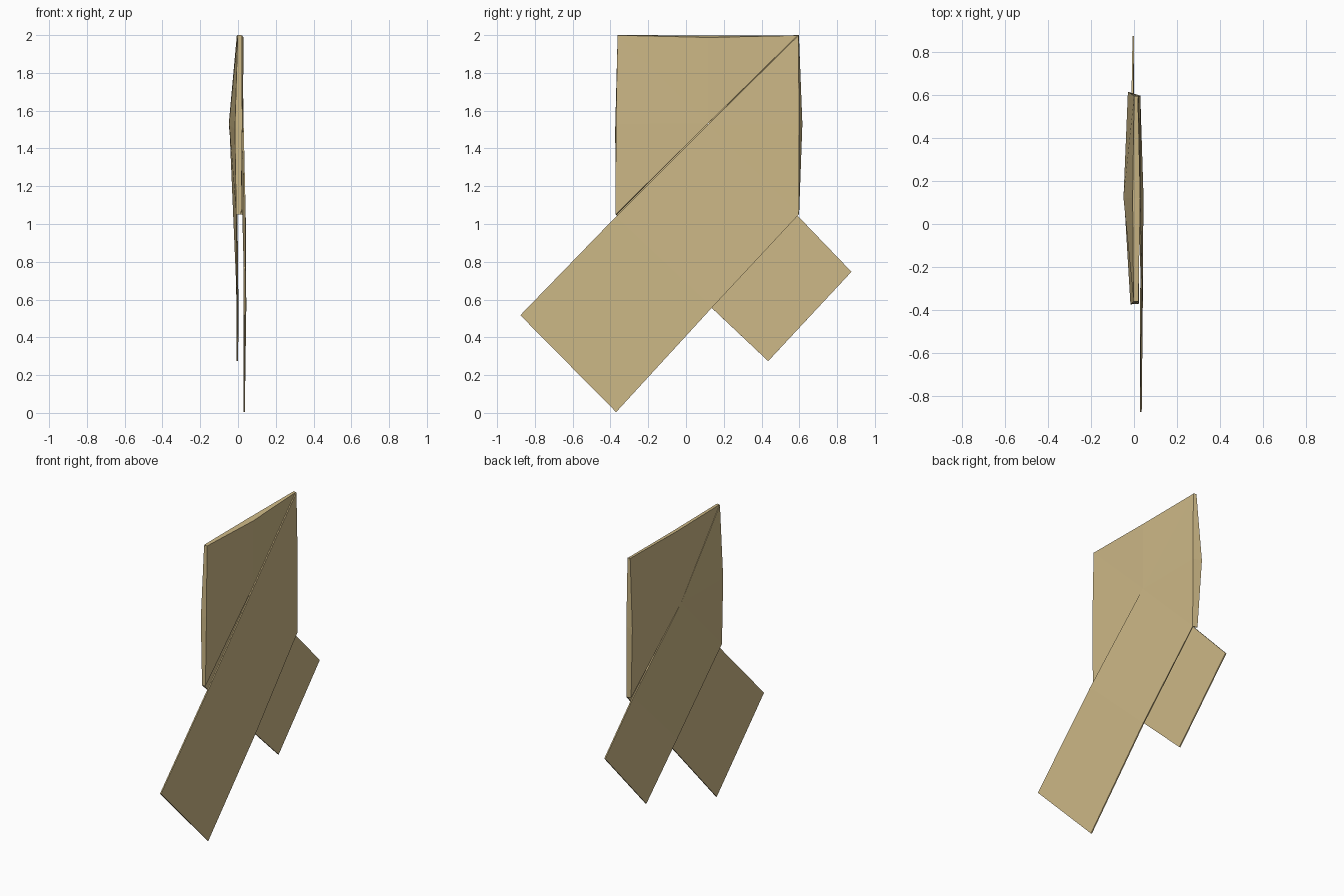
import bpy, bmesh

if "Cube" in bpy.data.objects:
    bpy.data.objects.remove(bpy.data.objects["Cube"])

# Flat strip folded three times: two tails and two crossed panels between them
bm = bmesh.new()

def pts(*rows):
    """Vertices given as (y, z, x)."""
    return [bm.verts.new((x, y, z)) for y, z, x in rows]

def fan(centre, rim):
    for a, b in zip(rim, rim[1:]):
        bm.faces.new((centre, a, b))

def fold(e1, e2):
    """Narrow turned edge joining two neighbouring panels."""
    for i in range(len(e1) - 1):
        bm.faces.new((e1[i], e1[i + 1], e2[i + 1], e2[i]))

# long tail, right-hand side, ending at the right fold
a1, r1, d1 = pts((.592, 1.997, .020), (.596, 1.53, .026), (.595, 1.05, .026))
m1, c1, l1, e1, f1 = pts((.118, 1.527, .026), (-.37, 1.04, .037), (.14, .56, .040),
                         (-.877, .517, .032), (-.37, .004, .032))
fan(m1, [d1, r1, a1])
bm.faces.new((m1, c1, l1, d1))
bm.faces.new((c1, e1, f1, l1))

# left-hand panel between right fold and top fold
a2, r2, d2 = pts((.595, 1.997, .002), (.613, 1.53, -.026), (.595, 1.055, -.006))
m2, t2, b2 = pts((.122, 1.53, -.045), (.12, 1.994, -.004), (-.358, 1.997, -.001))
fan(m2, [d2, r2, a2, t2, b2])
fold([a1, r1, d1], [a2, r2, d2])

# right-hand panel between top fold and left fold
a3, t3, b3, s3, c3 = pts((.59, 1.995, .016), (.12, 1.985, .026), (-.36, 1.997, .018),
                         (-.368, 1.53, .020), (-.37, 1.05, .015))
m3, = pts((.116, 1.532, .022))
fan(m3, [a3, t3, b3, s3, c3])
fold([a2, t2, b2], [a3, t3, b3])

# short tail, left-hand side, starting at the left fold
b4, s4, c4 = pts((-.358, 1.995, .000), (-.372, 1.5, -.014), (-.37, 1.05, -.006))
m4, d4, l4, e4, f4 = pts((.118, 1.526, -.042), (.58, 1.055, -.008), (.10, .59, -.002),
                         (.876, .747, -.003), (.435, .274, -.003))
fan(m4, [b4, s4, c4])
bm.faces.new((m4, c4, l4, d4))
bm.faces.new((d4, l4, f4, e4))
fold([b3, s3, c3], [b4, s4, c4])

bmesh.ops.recalc_face_normals(bm, faces=bm.faces[:])
mesh = bpy.data.meshes.new("folded_strip")
bm.to_mesh(mesh)
bm.free()
strip = bpy.data.objects.new("folded_strip", mesh)
bpy.context.collection.objects.link(strip)

# Paper thickness
thick = strip.modifiers.new("thickness", 'SOLIDIFY')
thick.thickness = .008
thick.offset = 0

tan = bpy.data.materials.new("tan")
tan.diffuse_color = (.61, .48, .24, 1)
tan.use_nodes = True
tan.node_tree.nodes["Principled BSDF"].inputs["Base Color"].default_value = tan.diffuse_color
mesh.materials.append(tan)
